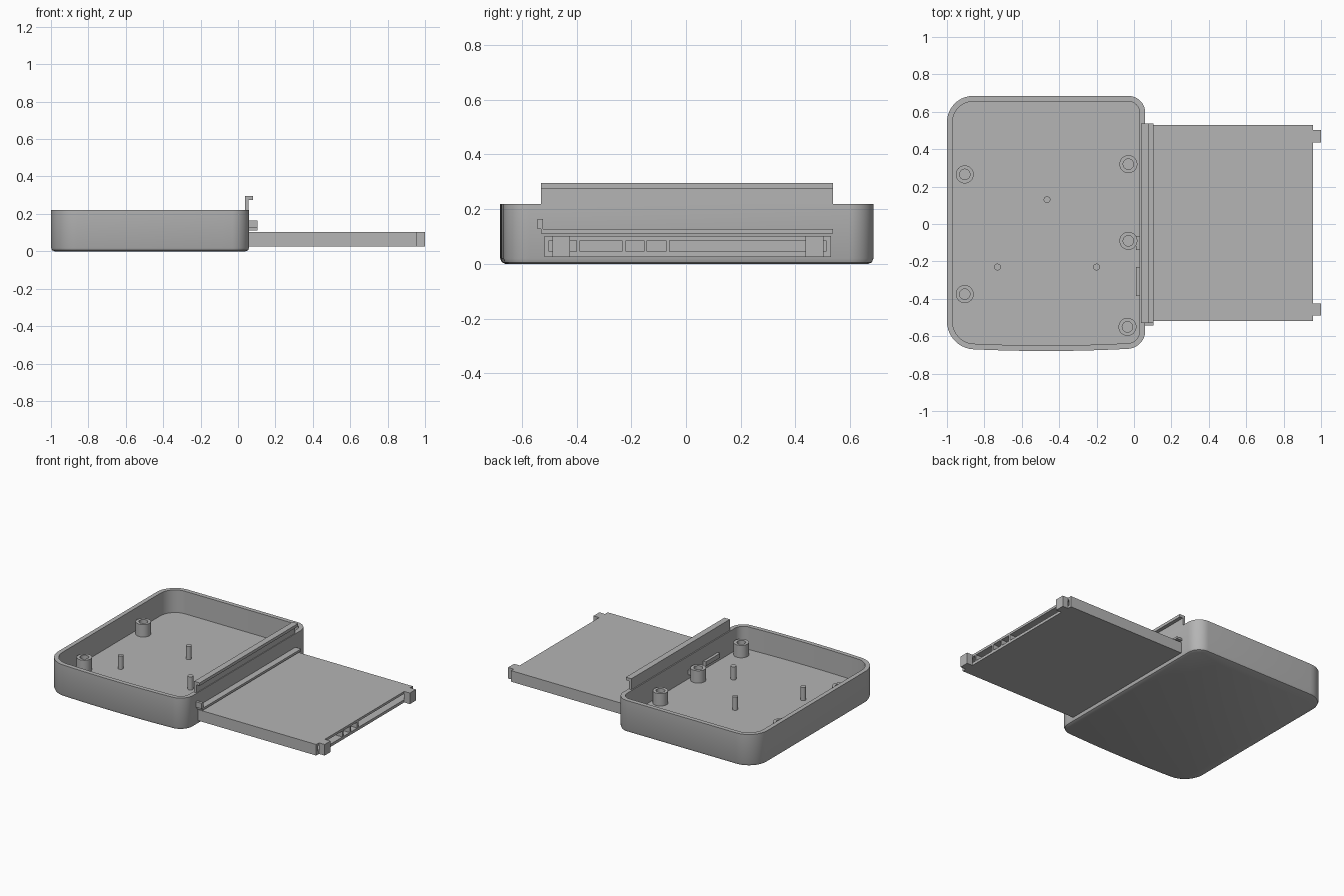
import bpy, bmesh, math
from mathutils import Matrix, Vector

cube = bpy.data.objects.get("Cube")
if cube:
    bpy.data.objects.remove(cube, do_unlink=True)

# one plain grey for every part
GREY = (0.46, 0.46, 0.46, 1)
grey = bpy.data.materials.new("plain grey")
grey.use_nodes = True
grey.diffuse_color = GREY
grey.node_tree.nodes["Principled BSDF"].inputs["Base Color"].default_value = GREY


def finish(bm, name, smooth=False):
    bmesh.ops.recalc_face_normals(bm, faces=bm.faces)
    mesh = bpy.data.meshes.new(name)
    bm.to_mesh(mesh)
    bm.free()
    mesh.materials.append(grey)
    obj = bpy.data.objects.new(name, mesh)
    bpy.context.collection.objects.link(obj)
    bpy.ops.object.select_all(action="DESELECT")
    obj.select_set(True)
    bpy.context.view_layer.objects.active = obj
    if smooth:
        bpy.ops.object.shade_smooth_by_angle(angle=math.radians(30))
    return obj


def boxes(name, *extents):
    """Boxes given as (x0, x1), (y0, y1), (z0, z1)."""
    bm = bmesh.new()
    for ext in extents:
        low, high = Vector(e[0] for e in ext), Vector(e[1] for e in ext)
        mat = Matrix.Translation((low + high) / 2) @ Matrix.Diagonal((*(high - low), 1))
        bmesh.ops.create_cube(bm, size=1, matrix=mat)
    return finish(bm, name)


def loft(name, loops):
    """Join loops of equal length with quads and cap both ends."""
    bm = bmesh.new()
    rings = [[bm.verts.new(p) for p in loop] for loop in loops]
    for a, b in zip(rings, rings[1:]):
        for i in range(len(a)):
            j = (i + 1) % len(a)
            bm.faces.new((a[i], a[j], b[j], b[i]))
    bm.faces.new(rings[0])
    bm.faces.new(rings[-1])
    return finish(bm, name, smooth=True)


def outline(inset, z):
    """Rounded rectangle with a gently bowed front edge."""
    corners = [(-1, -0.662, 0.14, 180), (0.06, -0.662, 0.09, 270),
               (0.06, 0.685, 0.09, 0), (-1, 0.685, 0.14, 90)]
    pts = []
    for x, y, r, start in corners:
        cx, cy = x - math.copysign(r, x), y - math.copysign(r, y)
        for i in range(11):
            a = math.radians(start + 9 * i)
            pts.append([cx + (r - inset) * math.cos(a), cy + (r - inset) * math.sin(a)])
        if start == 180:
            x0, x1, edge = pts[-1][0], 0.06 - 0.09, pts[-1][1]
            pts += [[x0 + (x1 - x0) * i / 16, edge] for i in range(1, 16)]
    for p in pts:
        if p[1] < -0.5:
            p[1] -= 0.017 * max(0, 1 - ((p[0] + 0.47) / 0.53) ** 2)
    return [(x, y, z) for x, y in pts]


def circle(x, y, r, z, n=32):
    return [(x + r * math.cos(math.tau * i / n), y + r * math.sin(math.tau * i / n), z)
            for i in range(n)]


# open tray with softened bottom edge
FLOOR = 0.065
loft("tray", [outline(*p) for p in
              [(0.02, 0), (0.006, 0.006), (0, 0.02), (0, 0.22), (0.03, 0.22), (0.03, FLOOR)]])

# hollow screw bosses and locating pins on the tray floor
for x, y in [(-0.905, 0.265), (-0.905, -0.375), (-0.03, 0.32), (-0.03, -0.09), (-0.035, -0.55)]:
    loft("screw_boss", [circle(x, y, r, z) for r, z in
                        [(0.048, FLOOR - 0.01), (0.048, 0.15), (0.028, 0.15), (0.028, 0.07)]])
for x, y in [(-0.465, 0.13), (-0.73, -0.23), (-0.2, -0.23)]:
    loft("locating_pin", [circle(x, y, 0.018, z, 24) for z in (FLOOR - 0.01, 0.155)])

# small blocks on the inside of the side wall
boxes("inner_blocks", ((0.01, 0.035), (-0.385, -0.23), (0.095, 0.125)),
      ((0.01, 0.035), (-0.14, -0.065), (0.095, 0.125)))

# upright lip on the side wall with an outward flange
SPAN = (-0.53, 0.538)
boxes("lip_upright", ((0.038, 0.055), SPAN, (0.2, 0.275)))
boxes("lip_flange", ((0.038, 0.08), SPAN, (0.275, 0.295)))

# thin ledge outside the wall with a stop at its front end
boxes("side_ledge", ((0.055, 0.103), SPAN, (0.112, 0.127)))
boxes("ledge_stop", ((0.055, 0.103), (-0.542, -0.523), (0.127, 0.165)))

# flat drawer with a row of openings in its outer end
drawer = boxes("drawer", ((0.05, 0.957), (-0.518, 0.53), (0.026, 0.102)))
windows = [(-0.5, -0.4), (-0.388, -0.234), (-0.22, -0.154), (-0.143, -0.073), (-0.06, 0.512)]
cutter = boxes("window_cutter", *[((0.3, 1.1), w, (0.045, 0.086)) for w in windows])
cutter.hide_render = True
cut = drawer.modifiers.new("windows", "BOOLEAN")
cut.operation = "DIFFERENCE"
cut.solver = "EXACT"
cut.object = cutter
bpy.context.view_layer.objects.active = drawer
bpy.ops.object.modifier_apply(modifier=cut.name)
bpy.data.objects.remove(cutter, do_unlink=True)

# end tabs on the drawer
for y0, y1 in [(-0.488, -0.424), (0.437, 0.502)]:
    boxes("drawer_tab", ((0.957, 1.0), (y0, y1), (0.026, 0.102)))
